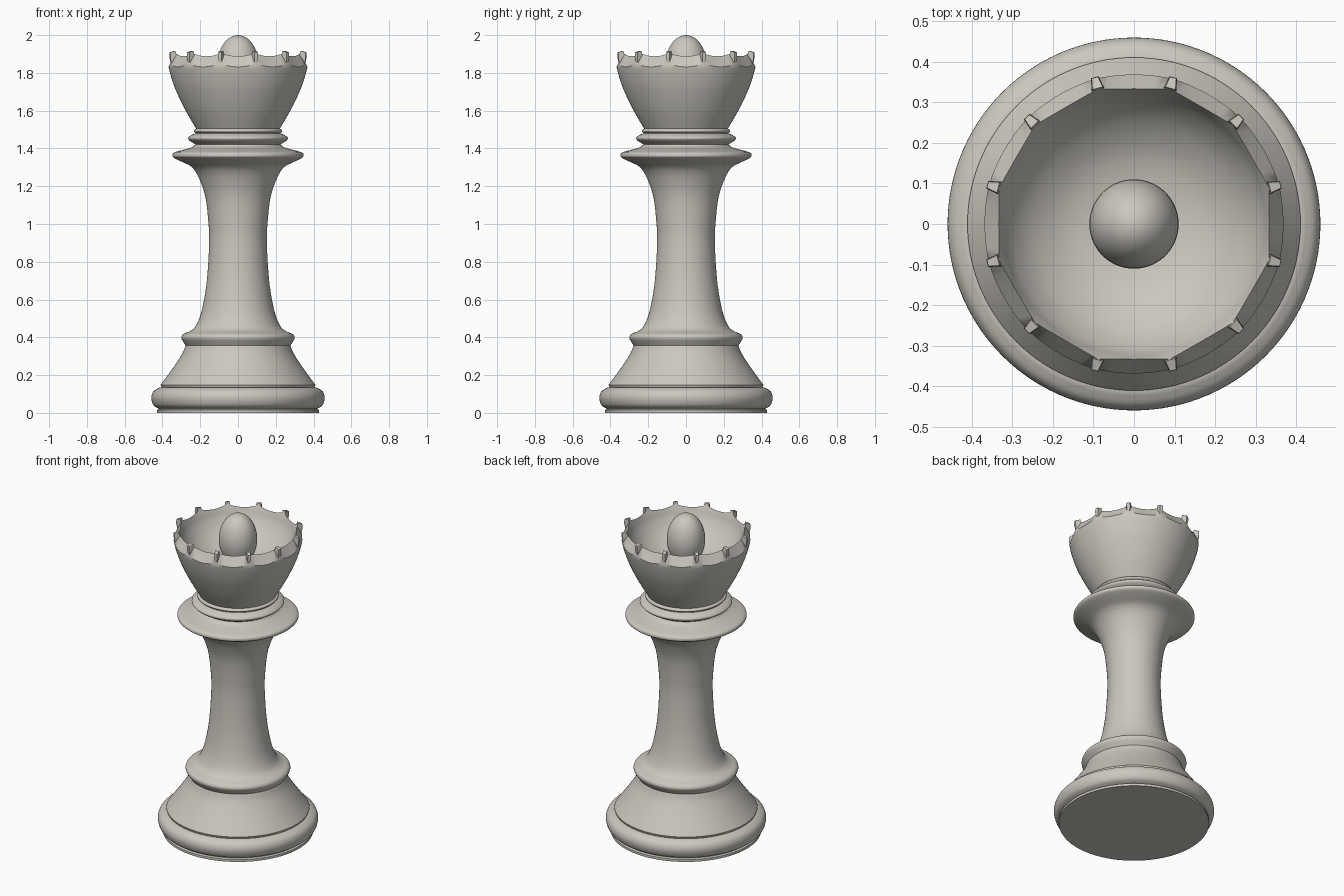
import bpy, bmesh
from math import sin, cos, pi, radians
from mathutils import Vector

SEGMENTS = 120
TEETH = 12

if "Cube" in bpy.data.objects:
    bpy.data.objects.remove(bpy.data.objects["Cube"])

ivory = bpy.data.materials.new("warm ivory grey")
ivory.use_nodes = True
colour = (0.6, 0.575, 0.52, 1)
ivory.diffuse_color = colour
ivory.node_tree.nodes["Principled BSDF"].inputs["Base Color"].default_value = colour


def smooth_curve(points, steps=4):
    """Catmull-Rom curve through (radius, height) points."""
    p = [Vector(q) for q in points]
    p = [2 * p[0] - p[1]] + p + [2 * p[-1] - p[-2]]
    out = []
    for a, b, c, d in zip(p, p[1:], p[2:], p[3:]):
        for i in range(steps):
            t = i / steps
            out.append(0.5 * (2 * b + (c - a) * t + (2 * a - 5 * b + 4 * c - d) * t * t
                              + (3 * b - a - 3 * c + d) * t ** 3))
    return out + [p[-2]]


def finish(name, bm, angle=40):
    bmesh.ops.recalc_face_normals(bm, faces=bm.faces)
    mesh = bpy.data.meshes.new(name)
    bm.to_mesh(mesh)
    bm.free()
    mesh.materials.append(ivory)
    obj = bpy.data.objects.new(name, mesh)
    bpy.context.collection.objects.link(obj)
    bpy.ops.object.select_all(action="DESELECT")
    obj.select_set(True)
    bpy.context.view_layer.objects.active = obj
    bpy.ops.object.shade_smooth_by_angle(angle=radians(angle))
    return obj


def lathe(name, profile, scallop=None):
    """Spin a profile; scallop(ring index, wave) may add (radius, height) offsets."""
    bm = bmesh.new()
    rings = []
    for k, (r, z) in enumerate(profile):
        if r < 1e-4:
            rings.append([bm.verts.new((0, 0, z))] * SEGMENTS)
            continue
        ring = []
        for i in range(SEGMENTS):
            a = 2 * pi * i / SEGMENTS
            s = ((i * TEETH / SEGMENTS + 0.5) % 1 - 0.5) * 2
            dr, dz = scallop(k, s * s) if scallop else (0, 0)
            ring.append(bm.verts.new(((r + dr) * cos(a), (r + dr) * sin(a), z + dz)))
        rings.append(ring)
    for low, high in zip(rings, rings[1:]):
        for i in range(SEGMENTS):
            j = (i + 1) % SEGMENTS
            corners = list(dict.fromkeys((low[i], low[j], high[j], high[i])))
            bm.faces.new(corners)
    return finish(name, bm)


# Base: foot disc, rounded torus-like moulding and top ledge
base = [(0, 0), (.43, 0), (.43, .015), (.42, .02)]
base += smooth_curve([(.42, .022), (.447, .04), (.459, .08), (.447, .115), (.415, .135)])
base += [(.405, .135), (.41, .148)]
# Skirt, ring and stem
skirt = smooth_curve([(.41, .148), (.35, .23), (.297, .31), (.277, .357)])
ring = smooth_curve([(.277, .357), (.298, .39), (.298, .407), (.285, .42), (.25, .435),
                     (.22, .467), (.19, .55), (.165, .7), (.153, .89), (.156, 1.0),
                     (.172, 1.14), (.203, 1.235), (.23, 1.285), (.255, 1.31)])
# Collar disc and neck rings
collar = smooth_curve([(.255, 1.31), (.335, 1.348), (.347, 1.365), (.335, 1.38),
                       (.28, 1.395), (.24, 1.408), (.225, 1.422)])
neck = smooth_curve([(.225, 1.422), (.255, 1.44), (.265, 1.455), (.25, 1.469), (.225, 1.48)])
neck += smooth_curve([(.225, 1.483), (.234, 1.49), (.232, 1.498), (.222, 1.505)], 3)
column = base + skirt[1:] + ring[1:] + collar[1:] + neck[1:]
lathe("base_and_stem", column + [Vector((0, 1.505))])

# Crown cup: flared wall, scalloped chamfer, hollow bowl
wall = smooth_curve([(.222, 1.505), (.28, 1.605), (.33, 1.71), (.356, 1.785), (.368, 1.832)])
bowl = smooth_curve([(.333, 1.888), (.31, 1.83), (.26, 1.765), (.18, 1.71), (.09, 1.685), (0, 1.68)])
outer, inner = len(wall) - 1, len(wall)


def rim_wave(k, w):
    if k == outer:
        return 0.002 * w, 0.018 * w
    if k == inner:
        return 0.011 * w, 0.017 * w
    return 0, 0


lathe("crown_cup", wall + bowl, rim_wave)

# Crown points: small blocks, flaring upward, on the crests between scallops
bm = bmesh.new()
for n in range(TEETH):
    a = 2 * pi * (n + 0.5) / TEETH
    out = Vector((cos(a), sin(a), 0))
    side = Vector((-sin(a), cos(a), 0))
    loops = []
    for r_in, r_out, half_in, half_out, z_in, z_out in (
            (.335, .366, .014, .006, 1.85, 1.845),
            (.342, .374, .016, .010, 1.895, 1.885),
            (.346, .373, .013, .008, 1.917, 1.908)):
        loops.append([bm.verts.new(out * r + side * h + Vector((0, 0, z))) for r, h, z in
                      ((r_in, -half_in, z_in), (r_out, -half_out, z_out),
                       (r_out, half_out, z_out), (r_in, half_in, z_in))])
    bm.faces.new(loops[0])
    bm.faces.new(loops[-1])
    for low, high in zip(loops, loops[1:]):
        for i in range(4):
            j = (i + 1) % 4
            bm.faces.new((low[i], low[j], high[j], high[i]))
finish("crown_points", bm, 30)

# Egg-shaped finial resting in the bowl
egg = [Vector((.11 * sin(t * pi / 20), 1.84 - .16 * cos(t * pi / 20))) for t in range(21)]
lathe("crown_finial", egg)
